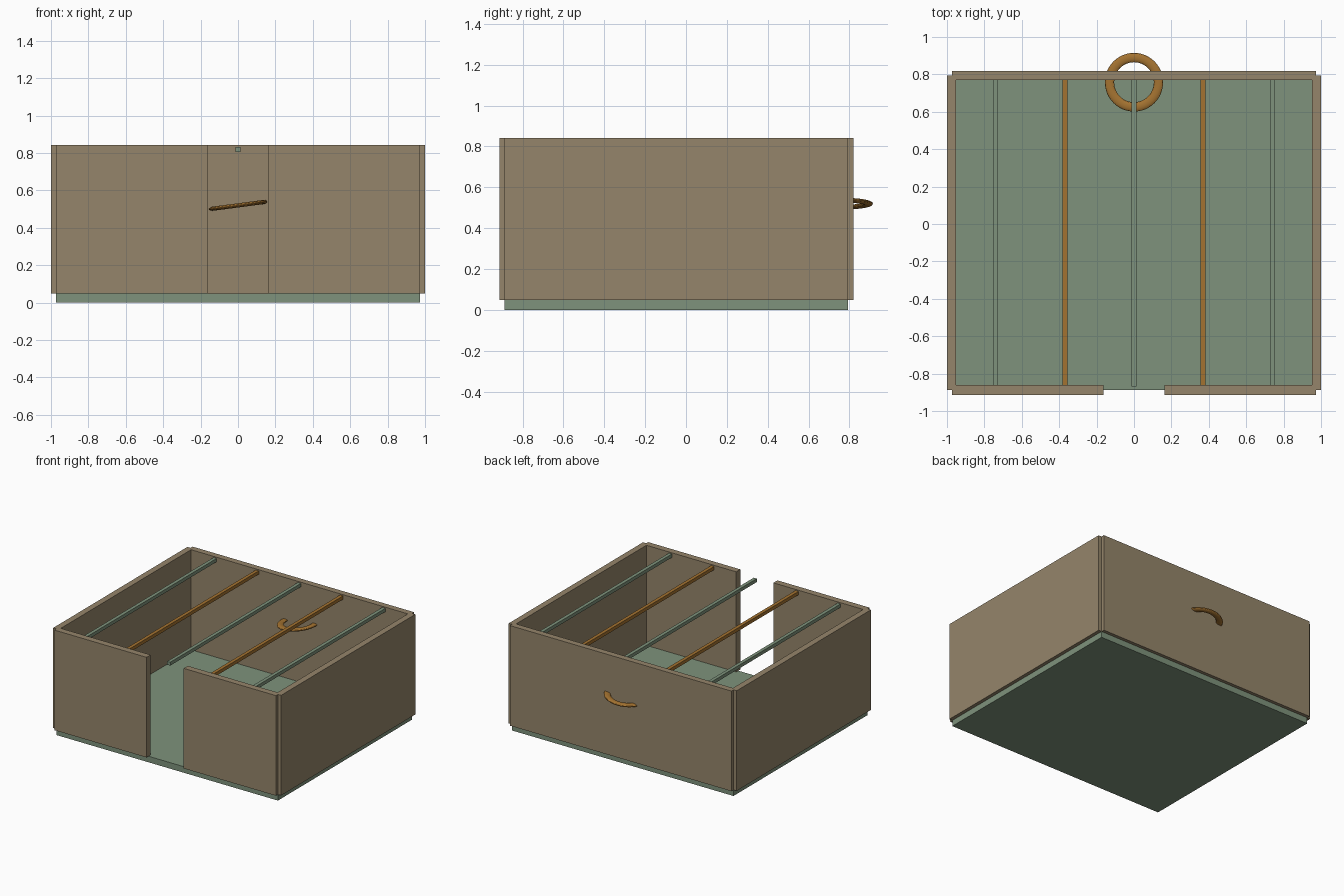
import bpy
from math import radians

if "Cube" in bpy.data.objects:
    bpy.data.objects.remove(bpy.data.objects["Cube"])


def material(name, rgb):
    m = bpy.data.materials.new(name)
    m.diffuse_color = (*rgb, 1)
    m.use_nodes = True
    m.node_tree.nodes["Principled BSDF"].inputs["Base Color"].default_value = m.diffuse_color
    return m


WALL = material("tan_board", (0.30, 0.235, 0.145))
GREEN = material("sage", (0.21, 0.29, 0.20))
WOOD = material("amber", (0.37, 0.17, 0.03))


def box(name, x, y, z, mat):
    """Axis-aligned box from (min, max) ranges."""
    spans = (x, y, z)
    bpy.ops.mesh.primitive_cube_add(size=1, location=[(a + b) / 2 for a, b in spans])
    ob = bpy.context.object
    ob.name = name
    ob.scale = [b - a for a, b in spans]
    bpy.ops.object.transform_apply(location=False, rotation=False, scale=True)
    ob.data.materials.append(mat)
    return ob


# Floor slab and walls
H = (0.048, 0.842)
box("floor", (-0.972, 0.972), (-0.888, 0.793), (0, 0.048), GREEN)
box("back_wall", (-0.972, 0.972), (0.77, 0.819), H, WALL)
for side, s in (("left", -1), ("right", 1)):
    box(side + "_wall", sorted((s * 0.951, s)), (-0.888, 0.793), H, WALL)
    box(side + "_front_wall", sorted((s * 0.163, s * 0.972)), (-0.913, -0.862), H, WALL)

# Rails spanning front to back, alternating colours
for i in range(5):
    x = (i - 2) * 0.37
    box(f"roof_rail_{i + 1}", (x - 0.0135, x + 0.0135), (-0.868, 0.775),
        (0.806, 0.833), WOOD if i % 2 else GREEN)

# Flattened, tilted ring passing through the back wall
bpy.ops.mesh.primitive_torus_add(major_radius=0.132, minor_radius=0.025,
                                 major_segments=48, minor_segments=16,
                                 location=(0, 0.758, 0.52), rotation=(0, radians(-7.5), 0))
ring = bpy.context.object
ring.name = "wall_ring"
ring.scale.z = 0.45
bpy.ops.object.transform_apply(location=False, rotation=True, scale=True)
ring.data.materials.append(WOOD)
bpy.ops.object.shade_smooth_by_angle()
